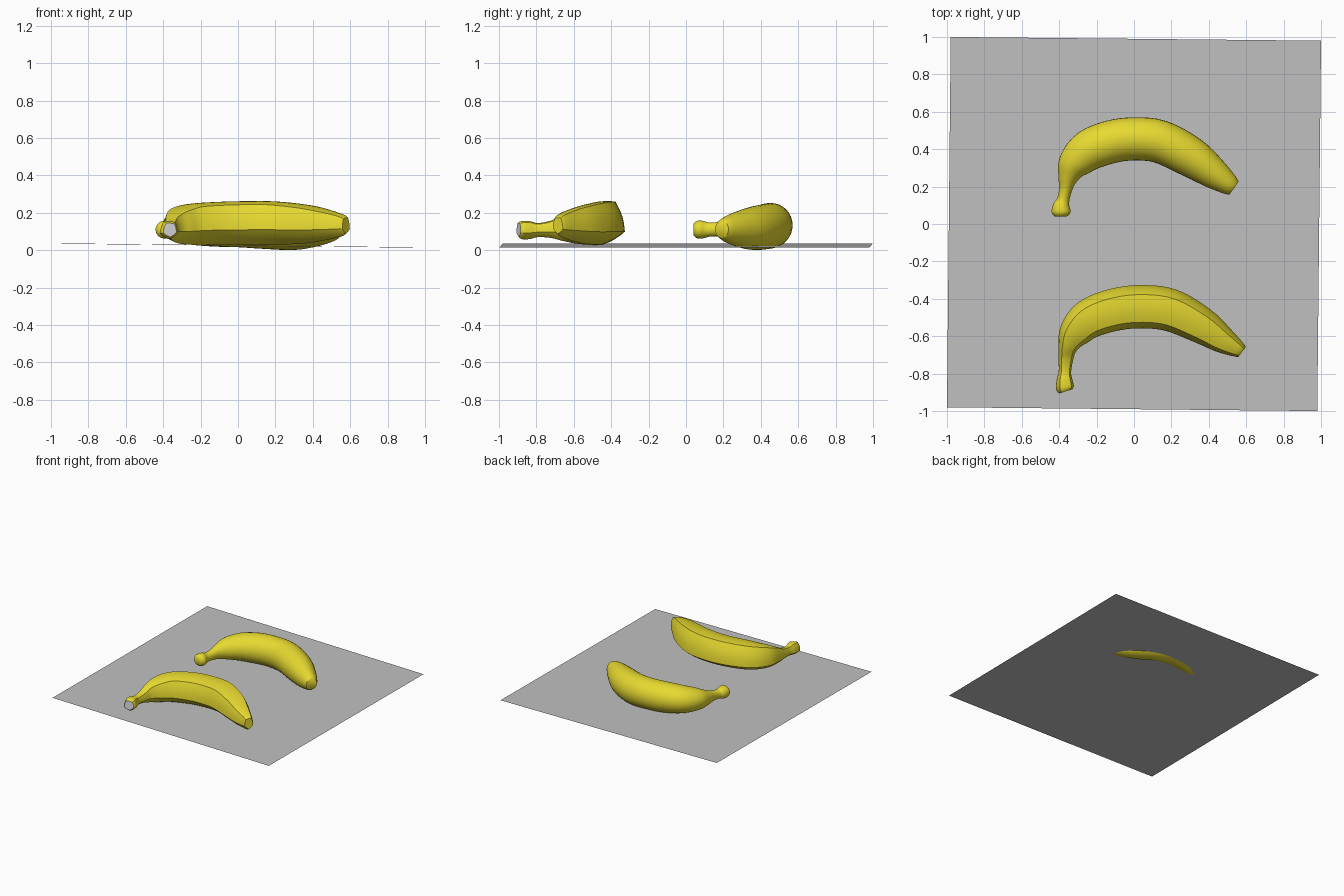
import bpy, bmesh, math
from mathutils import Vector

if "Cube" in bpy.data.objects:
    bpy.data.objects.remove(bpy.data.objects["Cube"])


def material(name, rgb):
    m = bpy.data.materials.new(name)
    m.diffuse_color = (*rgb, 1)
    m.use_nodes = True
    m.node_tree.nodes["Principled BSDF"].inputs["Base Color"].default_value = m.diffuse_color
    return m


YELLOW = material("banana yellow", (0.80, 0.70, 0.03))
GREY = material("table grey", (0.53, 0.53, 0.53))
PALE = material("cut stem grey", (0.75, 0.75, 0.78))


def finish(name, bm, mats):
    me = bpy.data.meshes.new(name)
    bm.to_mesh(me)
    bm.free()
    ob = bpy.data.objects.new(name, me)
    bpy.context.collection.objects.link(ob)
    for m in mats:
        me.materials.append(m)
    return ob


def smooth_path(pts, steps):
    # Catmull-Rom through (x, y, z, half width, half height) stations
    out = []
    for i in range(len(pts) - 1):
        a, b, c, d = (pts[min(max(i + k, 0), len(pts) - 1)] for k in (-1, 0, 1, 2))
        for s in range(steps):
            t = s / steps
            out.append([0.5 * (2 * q + (r - p) * t + (2 * p - 5 * q + 4 * r - w) * t * t
                               + (3 * q - p - 3 * r + w) * t ** 3)
                        for p, q, r, w in zip(a, b, c, d)])
    out.append(list(pts[-1]))
    return out


def round_section(n=32):
    return [(math.cos(2 * math.pi * i / n), math.sin(2 * math.pi * i / n)) for i in range(n)]


def ridged_section(angles, per_side=6, bulge=0.35):
    # polygon with slightly bowed sides
    out = []
    for i, a in enumerate(angles):
        b = angles[(i + 1) % len(angles)]
        if b < a:
            b += 360
        pa, pb = [Vector((math.cos(math.radians(v)), math.sin(math.radians(v)))) for v in (a, b)]
        for s in range(per_side):
            p = pa.lerp(pb, s / per_side)
            out.append(tuple(p.lerp(p.normalized(), bulge)))
    return out


def banana(name, stations, section, sharp, pale_stem):
    path = smooth_path(stations, 4)
    bm = bmesh.new()
    rings = []
    for i, (x, y, z, w, h) in enumerate(path):
        p, q = path[max(i - 1, 0)], path[min(i + 1, len(path) - 1)]
        t = Vector((q[0] - p[0], q[1] - p[1], 0)).normalized()
        side = Vector((-t.y, t.x, 0))
        rings.append([bm.verts.new(Vector((x, y, z + h * v)) + side * w * u) for u, v in section])
    n = len(section)
    for a, b in zip(rings, rings[1:]):
        for j in range(n):
            bm.faces.new((a[j], b[j], b[(j + 1) % n], a[(j + 1) % n]))
    stem = bm.faces.new(rings[0])
    bm.faces.new(rings[-1])
    if pale_stem:
        stem.material_index = 1
    bmesh.ops.recalc_face_normals(bm, faces=bm.faces)
    ob = finish(name, bm, [YELLOW, PALE] if pale_stem else [YELLOW])
    bpy.ops.object.select_all(action='DESELECT')
    bpy.context.view_layer.objects.active = ob
    ob.select_set(True)
    bpy.ops.object.shade_smooth_by_angle(angle=math.radians(sharp))


# smooth rounded banana at the back
banana("back_banana", [
    (-.39, .04, .11, .032, .03), (-.39, .06, .11, .05, .047), (-.388, .095, .11, .046, .046),
    (-.378, .13, .11, .033, .037), (-.365, .19, .115, .036, .042), (-.352, .25, .12, .055, .06),
    (-.32, .32, .128, .088, .085), (-.24, .395, .133, .11, .105), (-.12, .44, .135, .115, .116),
    (0, .455, .134, .115, .118), (.14, .44, .128, .115, .121), (.30, .36, .117, .108, .116),
    (.42, .275, .113, .085, .093), (.505, .213, .112, .058, .065), (.535, .192, .112, .043, .045),
], round_section(), 60, False)

# ridged five-sided banana at the front
banana("front_banana", [
    (-.365, -.895, .11, .04, .04), (-.37, -.875, .11, .052, .052), (-.372, -.83, .11, .045, .05),
    (-.37, -.79, .11, .036, .04), (-.365, -.72, .115, .043, .05), (-.355, -.66, .125, .056, .075),
    (-.32, -.585, .135, .092, .10), (-.24, -.505, .145, .115, .117), (-.10, -.455, .15, .123, .123),
    (.05, -.44, .152, .125, .125), (.2, -.46, .152, .123, .123), (.36, -.54, .145, .106, .110),
    (.47, -.615, .14, .08, .087), (.555, -.668, .135, .049, .062), (.578, -.684, .133, .036, .046),
], ridged_section([60, 133, 200, 265, 335]), 32, True)

# thin, slightly tilted table sheet
bm = bmesh.new()
bm.faces.new([bm.verts.new((x, y, .025 - .011 * x + .001 * y))
              for x, y in ((-1, -.98), (.98, -1), (1, .98), (-.98, 1))])
finish("table_sheet", bm, [GREY])
